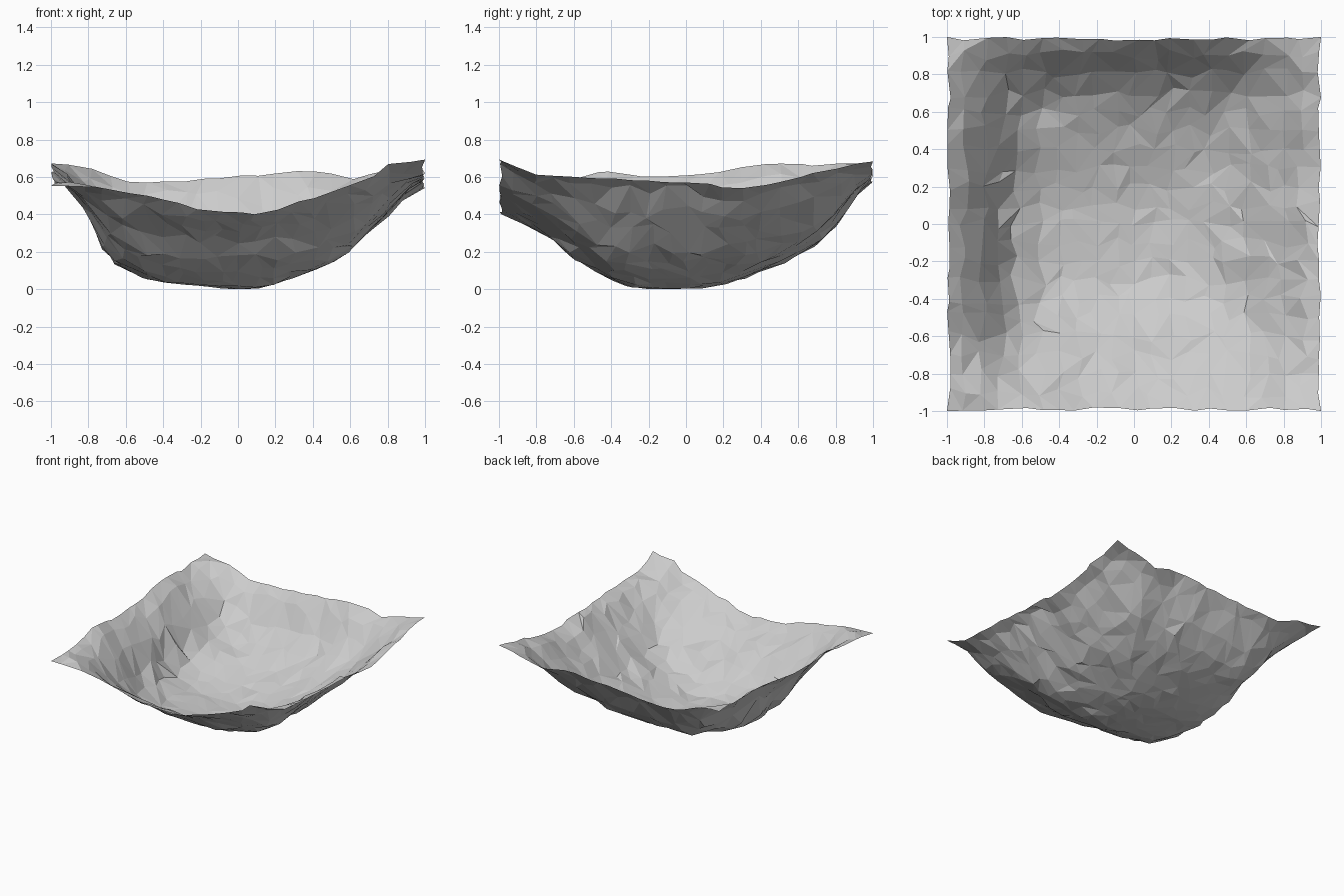
import bpy, bmesh, random, math
from mathutils import Vector, noise

if "Cube" in bpy.data.objects:
    bpy.data.objects.remove(bpy.data.objects["Cube"])

random.seed(4)
N = 20


def interp(pts, t):
    for (a, za), (b, zb) in zip(pts, pts[1:]):
        if t <= b:
            return za + (zb - za) * max(0, t - a) / (b - a)
    return pts[-1][1]


# Lowest outline of the basin along x and along y
across = [(-1, .56), (-.9, .5), (-.8, .38), (-.71, .25), (-.67, .17), (-.6, .12), (-.5, .05),
          (-.2, .015), (0, 0), (.15, .01), (.3, .07), (.57, .18), (.67, .28), (.8, .4), (.9, .52), (1, .56)]
along = [(-1, .41), (-.8, .32), (-.72, .28), (-.6, .17), (-.4, .05), (-.3, .01), (0, 0), (.1, .01),
         (.25, .04), (.4, .1), (.6, .18), (.75, .27), (.85, .41), (.93, .54), (1, .6)]

# Rim heights of the four edges
front = [(-1, .56), (-.65, .55), (-.4, .49), (-.2, .44), (.12, .41), (.3, .47), (.5, .53), (.7, .6), (.8, .68), (1, .7)]
back = [(-1, .68), (-.8, .66), (-.65, .6), (-.5, .58), (-.3, .59), (0, .63), (.2, .63), (.37, .66), (.6, .6), (1, .69)]
left = [(-1, .56), (-.6, .6), (-.4, .65), (-.3, .62), (0, .62), (.2, .65), (.45, .68), (1, .68)]
right = [(-1, .7), (-.8, .62), (-.4, .6), (.1, .58), (.25, .54), (.45, .57), (.6, .61), (.9, .68), (1, .69)]


def bowl(x, y):
    # A lower power rounds the corner of that quadrant more
    if y > 0:
        p = 1.25 if x < 0 else 1.4
    else:
        p = 1.45 if x < 0 else 1.7
    return (interp(across, x) ** p + interp(along, y) ** p) ** (1 / p)


def height(x, y):
    # Bowl shape, pulled to the measured rim close to each edge
    rim_x = right if x > 0 else left
    rim_y = back if y > 0 else front
    sx, sy = (1 if x > 0 else -1), (1 if y > 0 else -1)
    wx, wy = abs(x) ** 3.5, abs(y) ** 3.5
    dx = interp(rim_x, y) - bowl(sx, y)
    dy = interp(rim_y, x) - bowl(x, sy)
    dc = interp(rim_y, sx) - bowl(sx, sy)
    return bowl(x, y) + wx * dx + wy * dy - wx * wy * dc


# Jittered faceted sheet
bm = bmesh.new()
grid = []
for j in range(N + 1):
    row = []
    for i in range(N + 1):
        x, y = 2 * i / N - 1, 2 * j / N - 1
        edge_x, edge_y = i in (0, N), j in (0, N)
        jitter = .64 / N
        if edge_x:
            x -= (x * random.uniform(0, .02)) if not edge_y else 0
        else:
            x += random.uniform(-jitter, jitter)
        if edge_y:
            y -= (y * random.uniform(0, .02)) if not edge_x else 0
        else:
            y += random.uniform(-jitter, jitter)
        z = height(x, y)
        if not (edge_x or edge_y):
            rough = min(1, z / .12)
            z += rough * (.025 * noise.noise(Vector((x * 4, y * 4, 3))) + random.uniform(-.008, .012))
            z += (1 - rough) * random.uniform(0, .012)
            # Undercut at the foot of the left wall
            if x < -.5:
                x -= .06 * math.exp(-((z - .19) / .06) ** 2 - ((y + .05) / .4) ** 4)
        row.append(bm.verts.new((x, y, z)))
    grid.append(row)

for j in range(N):
    for i in range(N):
        a, b, c, d = grid[j][i], grid[j][i + 1], grid[j + 1][i + 1], grid[j + 1][i]
        if random.random() < .5:
            a, b, c, d = b, c, d, a
        bm.faces.new((a, b, c))
        bm.faces.new((a, c, d))

# Rest the lowest point on the ground
low = min(v.co.z for v in bm.verts)
for v in bm.verts:
    v.co.z -= low

mesh = bpy.data.meshes.new("rock_basin")
bm.to_mesh(mesh)
bm.free()
basin = bpy.data.objects.new("rock_basin", mesh)
bpy.context.collection.objects.link(basin)
